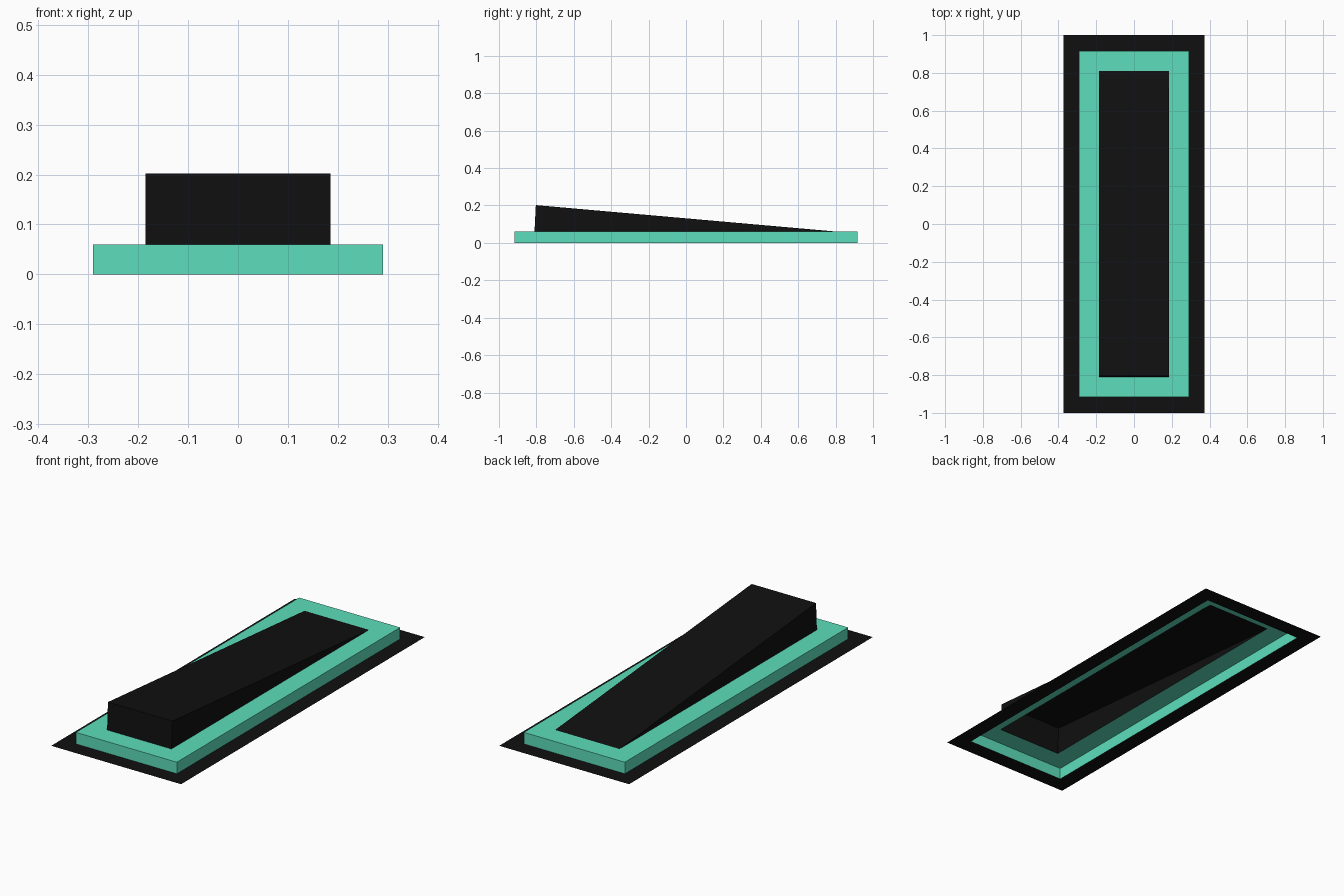
import bpy
import bmesh

if "Cube" in bpy.data.objects:
    bpy.data.objects.remove(bpy.data.objects["Cube"])

BASE_H = 0.06


def material(name, rgb):
    mat = bpy.data.materials.new(name)
    mat.diffuse_color = (*rgb, 1.0)
    mat.use_nodes = True
    mat.node_tree.nodes["Principled BSDF"].inputs["Base Color"].default_value = mat.diffuse_color
    return mat


black = material("black", (0.005, 0.005, 0.005))
teal = material("teal", (0.109, 0.730, 0.497))


def finish(name, bm, mat):
    mesh = bpy.data.meshes.new(name)
    bm.to_mesh(mesh)
    bm.free()
    mesh.materials.append(mat)
    obj = bpy.data.objects.new(name, mesh)
    bpy.context.collection.objects.link(obj)
    return obj


def rect_shell(name, levels, mat):
    """Bridge rectangular loops given as (half width, half length, height)."""
    bm = bmesh.new()
    loops = [[bm.verts.new((sx * w, sy * l, z))
              for sx, sy in ((-1, -1), (1, -1), (1, 1), (-1, 1))]
             for w, l, z in levels]
    for a, b in zip(loops, loops[1:]):
        for i in range(4):
            j = (i + 1) % 4
            bm.faces.new((a[i], a[j], b[j], b[i]))
    return finish(name, bm, mat)


# Flat border on the ground
rect_shell("ground_border", [(0.373, 1.0, 0), (0.29, 0.916, 0)], black)

# Raised rim: outer wall and top, open underneath
rect_shell("raised_rim", [(0.29, 0.916, 0), (0.29, 0.916, BASE_H),
                          (0.185, 0.81, BASE_H)], teal)

# Hollow sloped pad: hinged at the back, lifted at the front
bm = bmesh.new()
W = 0.185
fl, fr, tl, tr, bl, br = [
    bm.verts.new((x, y, z))
    for y, z in ((-0.81, BASE_H), (-0.803, 0.202), (0.81, BASE_H))
    for x in (-W, W)]
for face in ((fl, fr, tr, tl), (tl, tr, br, bl), (fr, br, tr), (fl, tl, bl)):
    bm.faces.new(face)
finish("sloped_pad", bm, black)
